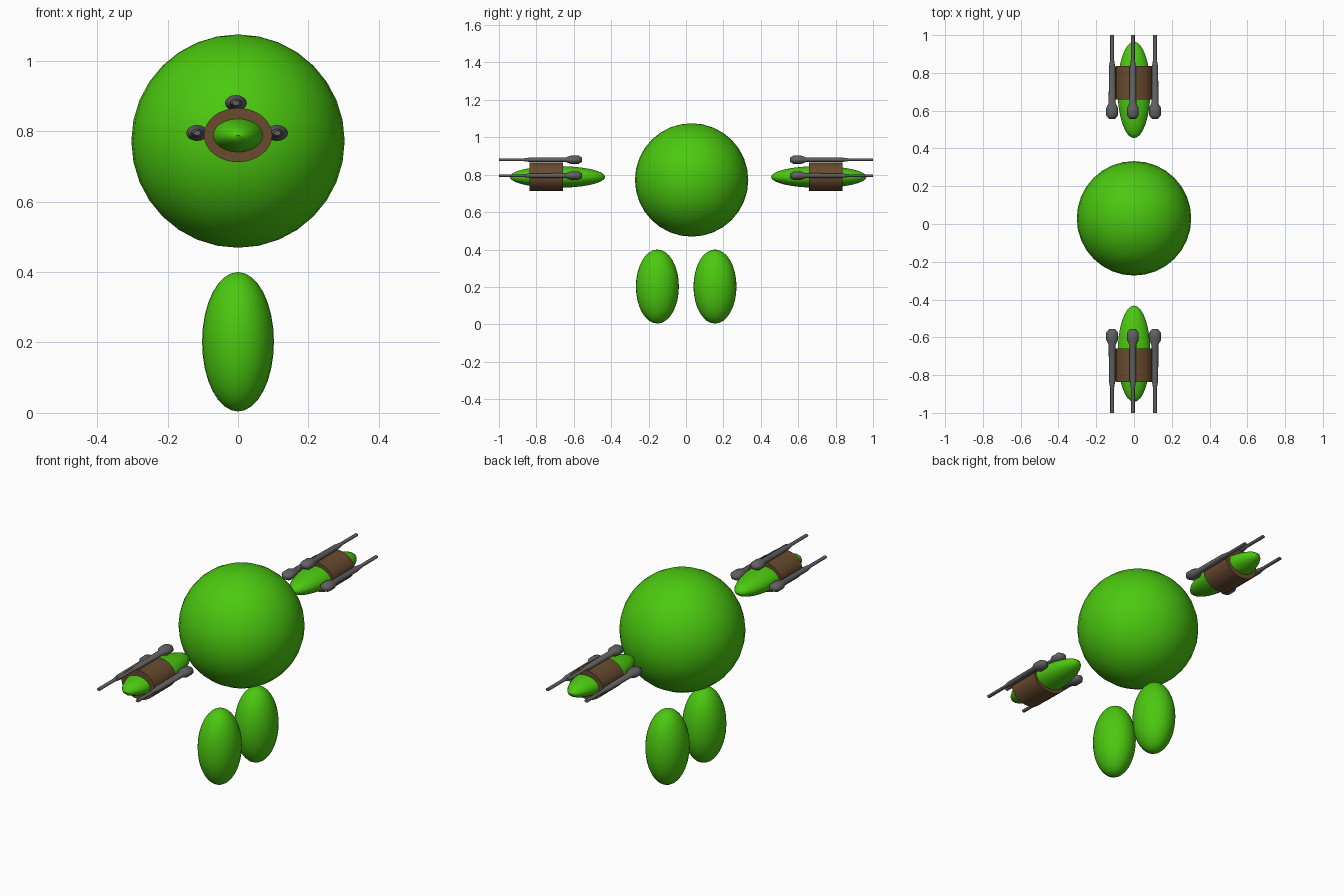
import bpy
import bmesh
import math
from mathutils import Matrix

cube = bpy.data.objects.get("Cube")
if cube:
    bpy.data.objects.remove(cube)


def material(name, rgb):
    mat = bpy.data.materials.new(name)
    mat.use_nodes = True
    colour = (*rgb, 1)
    mat.diffuse_color = colour
    mat.node_tree.nodes["Principled BSDF"].inputs["Base Color"].default_value = colour
    return mat


GREEN = material("bright_green", (0.07, 0.58, 0.005))
BROWN = material("leather_brown", (0.14, 0.07, 0.028))
GREY = material("gun_grey", (0.12, 0.12, 0.125))


def finish(name, bm, mat, location, angle=40):
    """Turn a bmesh into a smooth shaded object."""
    bmesh.ops.recalc_face_normals(bm, faces=bm.faces)
    mesh = bpy.data.meshes.new(name)
    bm.to_mesh(mesh)
    bm.free()
    mesh.materials.append(mat)
    obj = bpy.data.objects.new(name, mesh)
    obj.location = location
    bpy.context.collection.objects.link(obj)
    bpy.ops.object.select_all(action="DESELECT")
    obj.select_set(True)
    bpy.context.view_layer.objects.active = obj
    bpy.ops.object.shade_smooth_by_angle(angle=math.radians(angle))
    return obj


def ellipsoid(name, centre, radii):
    bm = bmesh.new()
    bmesh.ops.create_uvsphere(bm, u_segments=32, v_segments=16, radius=1)
    bmesh.ops.scale(bm, vec=radii, verts=bm.verts)
    finish(name, bm, GREEN, centre)


def cuff(name, centre, radii, length):
    """Oval band running along y."""
    bm = bmesh.new()
    bmesh.ops.create_cone(bm, cap_ends=True, segments=32, radius1=1, radius2=1, depth=length)
    bmesh.ops.rotate(bm, matrix=Matrix.Rotation(math.pi / 2, 3, "X"), verts=bm.verts)
    bmesh.ops.scale(bm, vec=(radii[0], 1, radii[1]), verts=bm.verts)
    finish(name, bm, BROWN, centre)


# Barrel profile from the rear knob to the muzzle: distance along y, radius
BARREL = [(0.555, 0.015), (0.575, 0.031), (0.615, 0.031), (0.64, 0.018),
          (0.83, 0.017), (0.87, 0.010), (1.0, 0.010)]


def barrel(name, x, z, side, sides=16):
    """Lathed barrel, slightly flattened in height."""
    bm = bmesh.new()
    rings = []
    for y, r in BARREL:
        angles = [2 * math.pi * i / sides for i in range(sides)]
        rings.append([bm.verts.new((r * math.cos(a), side * y, 0.73 * r * math.sin(a)))
                      for a in angles])
    for a, b in zip(rings, rings[1:]):
        for i in range(sides):
            j = (i + 1) % sides
            bm.faces.new((a[i], a[j], b[j], b[i]))
    bm.faces.new(rings[0])
    bm.faces.new(rings[-1])
    finish(name, bm, GREY, (x, 0, z), 60)


# Body and feet
ellipsoid("body", (0, 0.03, 0.772), (0.303, 0.303, 0.303))
ellipsoid("front_foot", (0, -0.153, 0.202), (0.102, 0.115, 0.198))
ellipsoid("back_foot", (0, 0.155, 0.202), (0.102, 0.115, 0.198))

# Arms with cuffs and three barrels each
for label, side, arm_y in (("front", -1, -0.687), ("back", 1, 0.71)):
    ellipsoid(label + "_arm", (0, arm_y, 0.788), (0.087, 0.255, 0.058))
    cuff(label + "_cuff", (0, side * 0.747, 0.789), (0.097, 0.077), 0.177)
    for place, x, z in (("right", -0.116, 0.795), ("top", -0.006, 0.88), ("left", 0.111, 0.795)):
        barrel(f"{label}_{place}_barrel", x, z, side)
